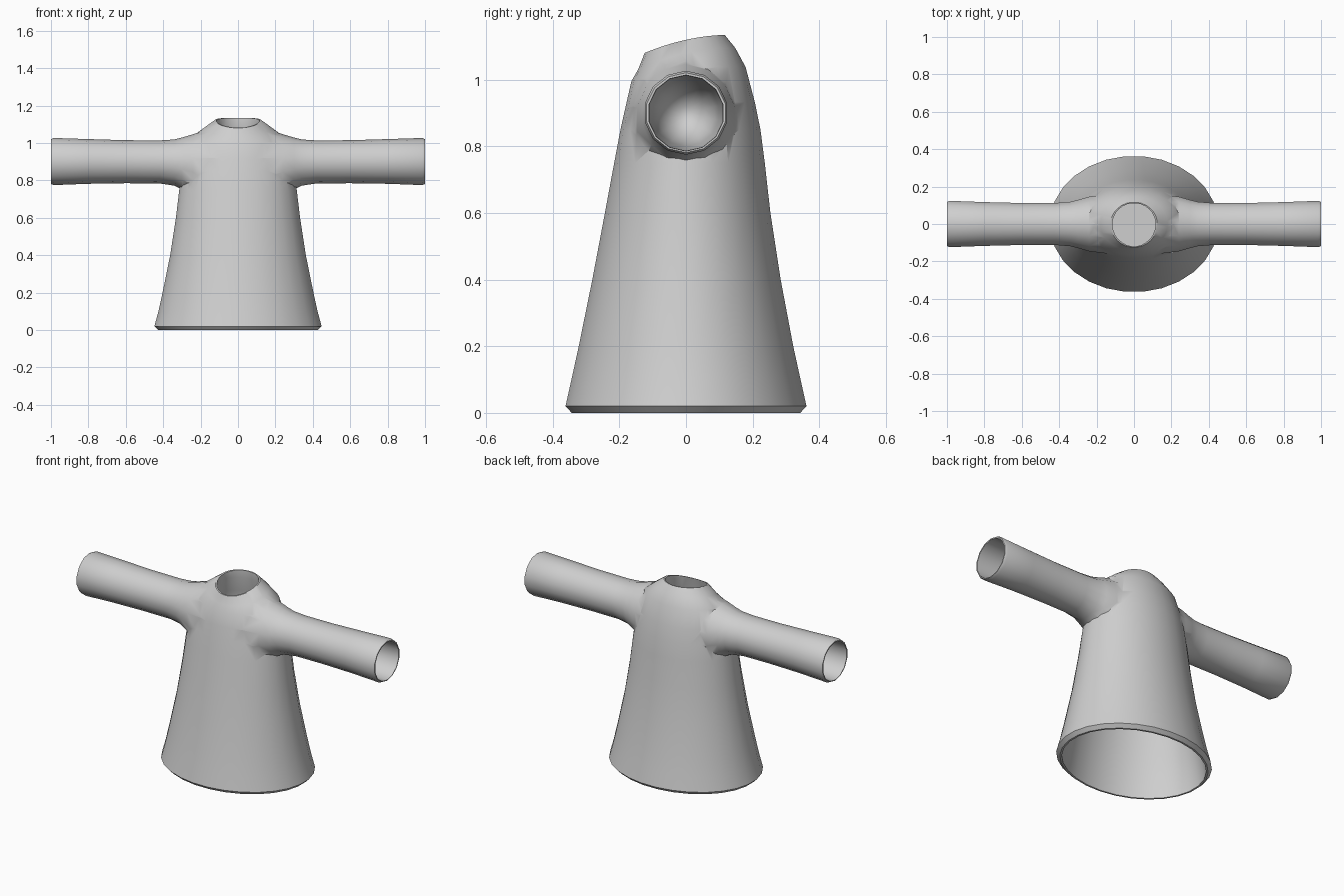
import bpy, bmesh, math
from mathutils import Vector

if "Cube" in bpy.data.objects:
    bpy.data.objects.remove(bpy.data.objects["Cube"], do_unlink=True)

# One plain grey cloth
cloth = bpy.data.materials.new("grey_cloth")
cloth.use_nodes = True
GREY = (0.62, 0.62, 0.62, 1)
cloth.diffuse_color = GREY
cloth.node_tree.nodes["Principled BSDF"].inputs["Base Color"].default_value = GREY


def loft(name, rings):
    """Skin a closed solid through a list of rings of points."""
    bm = bmesh.new()
    loops = [[bm.verts.new(p) for p in ring] for ring in rings]
    n = len(loops[0])
    for a, b in zip(loops, loops[1:]):
        for i in range(n):
            j = (i + 1) % n
            bm.faces.new((a[i], a[j], b[j], b[i]))
    bm.faces.new(loops[0])
    bm.faces.new(loops[-1])
    bmesh.ops.recalc_face_normals(bm, faces=bm.faces)
    mesh = bpy.data.meshes.new(name)
    bm.to_mesh(mesh)
    bm.free()
    mesh.materials.append(cloth)
    obj = bpy.data.objects.new(name, mesh)
    bpy.context.collection.objects.link(obj)
    return obj


def angles(n):
    return [2 * math.pi * (i + 0.5) / n for i in range(n)]


def torso_ring(z, half_width, front, back, tilt=0):
    ring = []
    for a in angles(28):
        y = math.sin(a) * (back if math.sin(a) > 0 else front)
        ring.append(Vector((half_width * math.cos(a), y, z + tilt * (0.22 * y - 0.8 * y * y))))
    return ring


def sleeve_ring(side, x, top, bottom, half_depth):
    mid, r = (top + bottom) / 2, (top - bottom) / 2
    return [Vector((side * x, half_depth * math.cos(a), mid + r * math.sin(a))) for a in angles(14)]


def combine(target, other, operation):
    mod = target.modifiers.new(operation, 'BOOLEAN')
    mod.operation, mod.solver, mod.object = operation, 'EXACT', other
    bpy.context.view_layer.objects.active = target
    bpy.ops.object.modifier_apply(modifier=mod.name)
    bpy.data.objects.remove(other, do_unlink=True)


# Flared torso with a tilted collar: height, half width, front, back, tilt
torso = [
    (0, 0.43, 0.345, 0.345), (0.02, 0.45, 0.364, 0.364), (0.1, 0.428, 0.346, 0.346),
    (0.2, 0.406, 0.324, 0.324), (0.4, 0.365, 0.283, 0.286), (0.6, 0.334, 0.245, 0.255),
    (0.75, 0.316, 0.217, 0.238), (0.85, 0.302, 0.198, 0.225), (0.93, 0.283, 0.183, 0.208, 0.2),
    (1.03, 0.25, 0.165, 0.18, 0.6), (1.08, 0.18, 0.144, 0.149, 1), (1.12, 0.125, 0.125, 0.117, 1),
]
tunic = loft("tunic", [torso_ring(*r) for r in torso])

# Sleeves flare into the shoulders: x, top, bottom, half depth
sleeve = [
    (0.12, 1.085, 0.66, 0.165), (0.24, 1.047, 0.715, 0.15), (0.3, 1.029, 0.752, 0.132),
    (0.34, 1.019, 0.772, 0.122), (0.42, 1.014, 0.784, 0.115), (0.6, 1.015, 0.785, 0.115),
    (0.8, 1.021, 0.782, 0.12), (0.985, 1.027, 0.775, 0.127), (1, 1.021, 0.781, 0.121),
]
for side in (-1, 1):
    combine(tunic, loft("sleeve", [sleeve_ring(side, *r) for r in sleeve]), 'UNION')

# Rounded hollows in the sleeves: x, radius
hollow = [(1.02, 0.115), (0.97, 0.113), (0.45, 0.1), (0.37, 0.088), (0.31, 0.06), (0.28, 0.02)]
for side in (-1, 1):
    rings = [sleeve_ring(side, x, 0.9 + r, 0.9 - r, r) for x, r in hollow]
    combine(tunic, loft("sleeve_hollow", rings), 'DIFFERENCE')

# Hollow under the hem, closing in a dome
skirt = [(-0.02, 0.418, 0.333), (0.02, 0.42, 0.336), (0.2, 0.388, 0.306), (0.4, 0.347, 0.265),
         (0.55, 0.3, 0.215), (0.64, 0.21, 0.15), (0.68, 0.08, 0.06)]
combine(tunic, loft("skirt_hollow", [torso_ring(z, w, d, d) for z, w, d in skirt]), 'DIFFERENCE')

# Neck opening with a flat floor
neck = [(1.25, 0.114), (1.09, 0.116), (1.0, 0.138), (0.93, 0.15), (0.85, 0.15)]
combine(tunic, loft("neck_hollow", [torso_ring(z, r, r + 0.002, r - 0.004) for z, r in neck]), 'DIFFERENCE')

# Smooth cloth, crisp rims
bpy.ops.object.select_all(action='DESELECT')
tunic.select_set(True)
bpy.context.view_layer.objects.active = tunic
bpy.ops.object.shade_smooth_by_angle(angle=math.radians(40))
